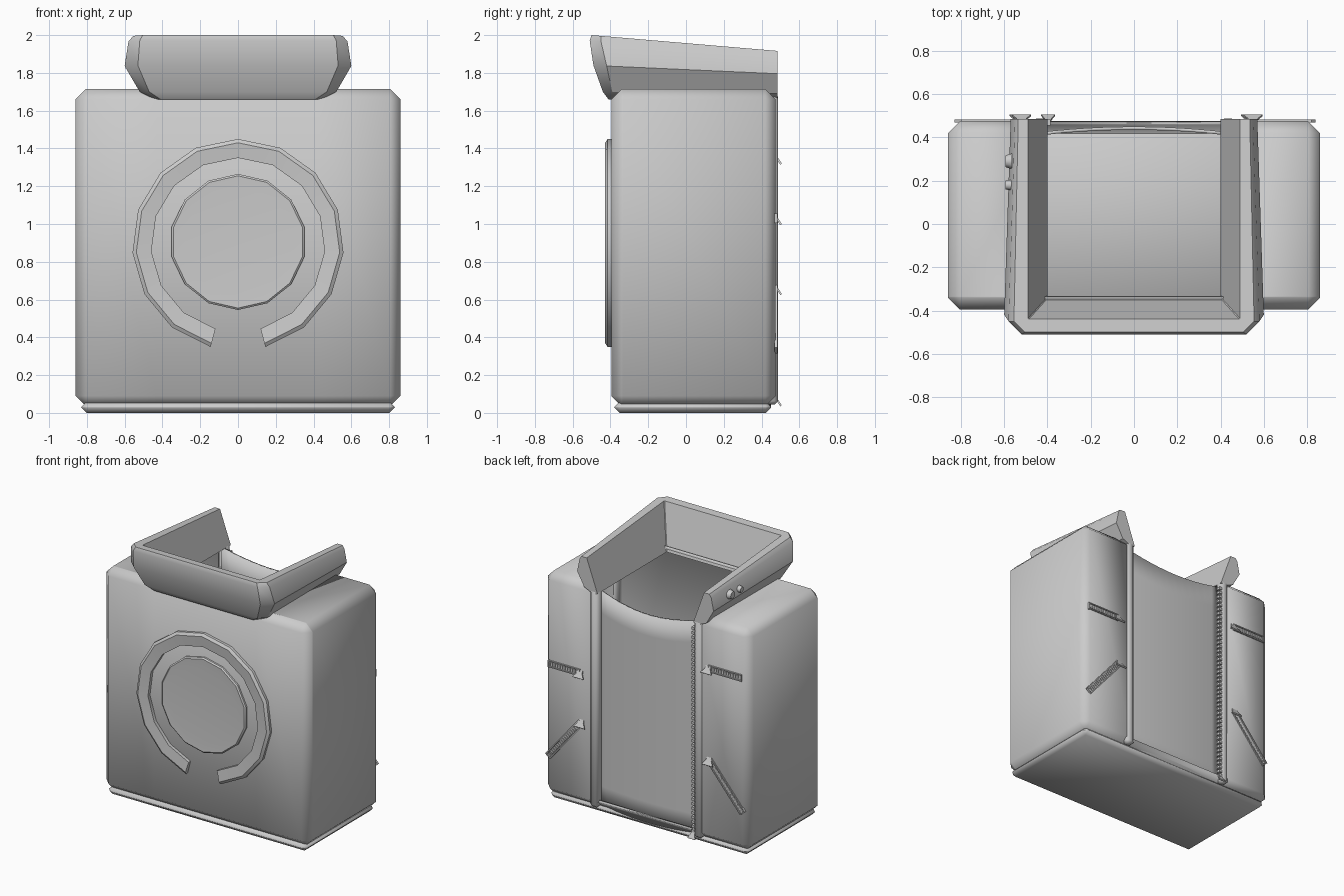
import bpy, bmesh, math
from mathutils import Matrix, Vector

if "Cube" in bpy.data.objects:
    bpy.data.objects.remove(bpy.data.objects["Cube"])

grey = bpy.data.materials.new("plain grey")
grey.use_nodes = True
grey.diffuse_color = (0.6, 0.6, 0.6, 1)
grey.node_tree.nodes["Principled BSDF"].inputs["Base Color"].default_value = grey.diffuse_color


def finish(name, bm, angle=50, recalc=True):
    if recalc:
        bmesh.ops.recalc_face_normals(bm, faces=bm.faces)
    for f in bm.faces:
        f.smooth = True
    mesh = bpy.data.meshes.new(name)
    bm.to_mesh(mesh)
    bm.free()
    mesh.set_sharp_from_angle(angle=math.radians(angle))
    mesh.materials.append(grey)
    ob = bpy.data.objects.new(name, mesh)
    bpy.context.collection.objects.link(ob)
    return ob


def add_box(bm, lo, hi, bevel=0, matrix=Matrix()):
    lo, hi = Vector(lo), Vector(hi)
    place = matrix @ Matrix.Translation((lo + hi) / 2) @ Matrix.Diagonal((*(hi - lo), 1))
    verts = bmesh.ops.create_cube(bm, size=1, matrix=place)["verts"]
    if bevel:
        edges = list({e for v in verts for e in v.link_edges})
        bmesh.ops.bevel(bm, geom=edges, offset=bevel, segments=1, affect='EDGES')


def add_loft(bm, rows, closed_rows=False, closed_ring=False):
    """Skin a list of point rows with quads and return the vertex rows."""
    grid = [[bm.verts.new(p) for p in row] for row in rows]
    n, m = len(grid), len(grid[0])
    for i in range(n if closed_rows else n - 1):
        for j in range(m if closed_ring else m - 1):
            a, b = grid[i], grid[(i + 1) % n]
            k = (j + 1) % m
            bm.faces.new((a[j], a[k], b[k], b[j]))
    return grid


# Hollow torso, open at the neck and between the two zip edges
bm = bmesh.new()
add_box(bm, (-0.86, -0.395, 0.035), (0.86, 0.475, 1.715), 0.055)
for co, no in (((0.43, 0, 0), (1, 0, 0)), ((-0.43, 0, 0), (1, 0, 0)), ((0, -0.335, 0), (0, 1, 0))):
    bmesh.ops.bisect_plane(bm, geom=bm.verts[:] + bm.edges[:] + bm.faces[:], plane_co=co, plane_no=no)
opening = []
for f in bm.faces:
    c = f.calc_center_median()
    if abs(c.x) < 0.42 and ((c.z > 1.6 and c.y > -0.33) or c.y > 0.42) and c.z > 0.07:
        opening.append(f)
bmesh.ops.delete(bm, geom=opening, context='FACES')
torso = finish("torso", bm, recalc=False)
shell = torso.modifiers.new("thickness", 'SOLIDIFY')
shell.thickness = 0.02
shell.offset = -1

# Narrow hem under the torso
bm = bmesh.new()
add_loft_rows = []
add_box(bm, (-0.83, -0.38, 0), (0.83, 0.45, 0.06), 0.028)
finish("hem", bm)

# Curved inner panel with a dipping neckline
bm = bmesh.new()
rows = []
for i in range(13):
    x = -0.43 + 0.86 * i / 12
    arch = 1 - (x / 0.43) ** 2
    top = 1.67 - 0.07 * arch
    rows.append([(x, 0.425 + 0.025 * arch, 0.03 + (top - 0.03) * t) for t in (0, 0.1, 0.5, 0.9, 1)])
add_loft(bm, rows)
panel = finish("inner_panel", bm)
panel.modifiers.new("thickness", 'SOLIDIFY').thickness = 0.015

# Raised edges beside the opening
for side, name in ((1, "left_edge"), (-1, "right_edge")):
    bm = bmesh.new()
    xs = sorted((side * 0.40, side * 0.47))
    add_box(bm, (xs[0], 0.42, 0.045), (xs[1], 0.488, 1.69), 0.018)
    finish(name, bm)

# Flared collar, open at the back: (half width, front y, z, corner cut, end narrowing)
levels = [(0.40, -0.34, 1.67, 0.004, 0), (0.44, -0.41, 1.66, 0.03, 0),
          (0.52, -0.44, 1.70, 0.05, 0.01), (0.60, -0.49, 1.84, 0.07, 0.03),
          (0.58, -0.51, 1.97, 0.06, 0.03), (0.555, -0.50, 2.0, 0.05, 0.02),
          (0.49, -0.44, 2.0, 0.004, 0)]
rows = []
for w, front, z, cut, narrow in levels:
    outline = [(w - narrow, 0.485), (w, front + cut), (w - cut, front)]
    outline += [(-x, y) for x, y in reversed(outline)]
    fall = 0.085 * (z - 1.66) / 0.34
    rows.append([(x, y, z - fall * (y + 0.5)) for x, y in outline])
bm = bmesh.new()
grid = add_loft(bm, rows, closed_rows=True)
for end in (0, -1):
    bm.faces.new([row[end] for row in grid])
finish("collar", bm, 35)


# Broken ring on the front, with a bevelled rim
def arc(radius, y):
    pts = []
    for i in range(15):
        a = math.radians(-165 + 330 * i / 14)
        pts.append((radius * math.sin(a), y, 0.89 + radius * math.cos(a)))
    return pts


bm = bmesh.new()
grid = add_loft(bm, [arc(0.56, -0.38), arc(0.56, -0.415), arc(0.54, -0.428),
                     arc(0.46, -0.42), arc(0.46, -0.38)], closed_rows=True)
for end in (0, -1):
    bm.faces.new([row[end] for row in grid])
finish("front_ring", bm, 25)

# Raised disc inside the ring
bm = bmesh.new()
rows = []
for radius, y in ((0.36, -0.38), (0.36, -0.408), (0.35, -0.416), (0.285, -0.412)):
    rows.append([(radius * math.sin(math.tau * i / 14), y, 0.905 + radius * math.cos(math.tau * i / 14))
                 for i in range(14)])
grid = add_loft(bm, rows, closed_ring=True)
bm.faces.new(grid[-1])
bm.faces.new(grid[0])
finish("front_disc", bm, 25)


# Flared zip pull hanging outward
def add_pull(bm, x, z, half=0.045):
    rows = []
    for w, y, dz in ((half * 0.45, 0.478, 0.02), (half * 0.5, 0.488, 0), (half, 0.507, -0.03)):
        rows.append([(x - w, y, z + dz), (x + w, y, z + dz),
                     (x + w, y - 0.008, z + dz - 0.006), (x - w, y - 0.008, z + dz - 0.006)])
    grid = add_loft(bm, rows, closed_ring=True)
    bm.faces.new(grid[0])
    bm.faces.new(grid[-1])


# Main zip teeth along the right edge of the opening
bm = bmesh.new()
for i in range(46):
    z = 0.08 + i * 0.034
    add_box(bm, (-0.41, 0.455, z), (-0.385, 0.485, z + 0.02))
add_pull(bm, -0.397, 0.07, 0.032)
finish("main_zip", bm)

# Zipped pockets: inner end and outer end of each
pockets = {"left_upper_pocket": (0.55, 1.03, 0.82, 1.03), "right_upper_pocket": (-0.52, 1.35, -0.80, 1.35),
           "left_lower_pocket": (0.54, 0.66, 0.82, 0.33), "right_lower_pocket": (-0.53, 0.66, -0.81, 0.33)}
for name, (x0, z0, x1, z1) in pockets.items():
    length = math.hypot(x1 - x0, z1 - z0)
    turn = Matrix.Translation((x0, 0.476, z0)) @ Matrix.Rotation(-math.atan2(z1 - z0, x1 - x0), 4, 'Y')
    bm = bmesh.new()
    for v in (-0.026, 0.018):
        add_box(bm, (0, -0.008, v), (length, 0.008, v + 0.008), 0, turn)
    for u in (0, length - 0.008):
        add_box(bm, (u, -0.008, -0.026), (u + 0.008, 0.008, 0.026), 0, turn)
    count = int(length / 0.02)
    for i in range(1, count):
        u = i * length / count
        add_box(bm, (u, -0.005, -0.012), (u + 0.01, 0.005, 0.012), 0, turn)
    add_pull(bm, x0, z0)
    finish(name, bm)

# Two round studs on the right side of the collar
bm = bmesh.new()
for y, radius in ((0.29, 0.036), (0.18, 0.026)):
    bmesh.ops.create_cone(bm, cap_ends=True, segments=12, radius1=radius, radius2=radius * 0.75, depth=0.03,
                          matrix=Matrix.Translation((-0.58, y, 1.85)) @ Matrix.Rotation(-math.pi / 2, 4, 'Y'))
finish("collar_studs", bm)
